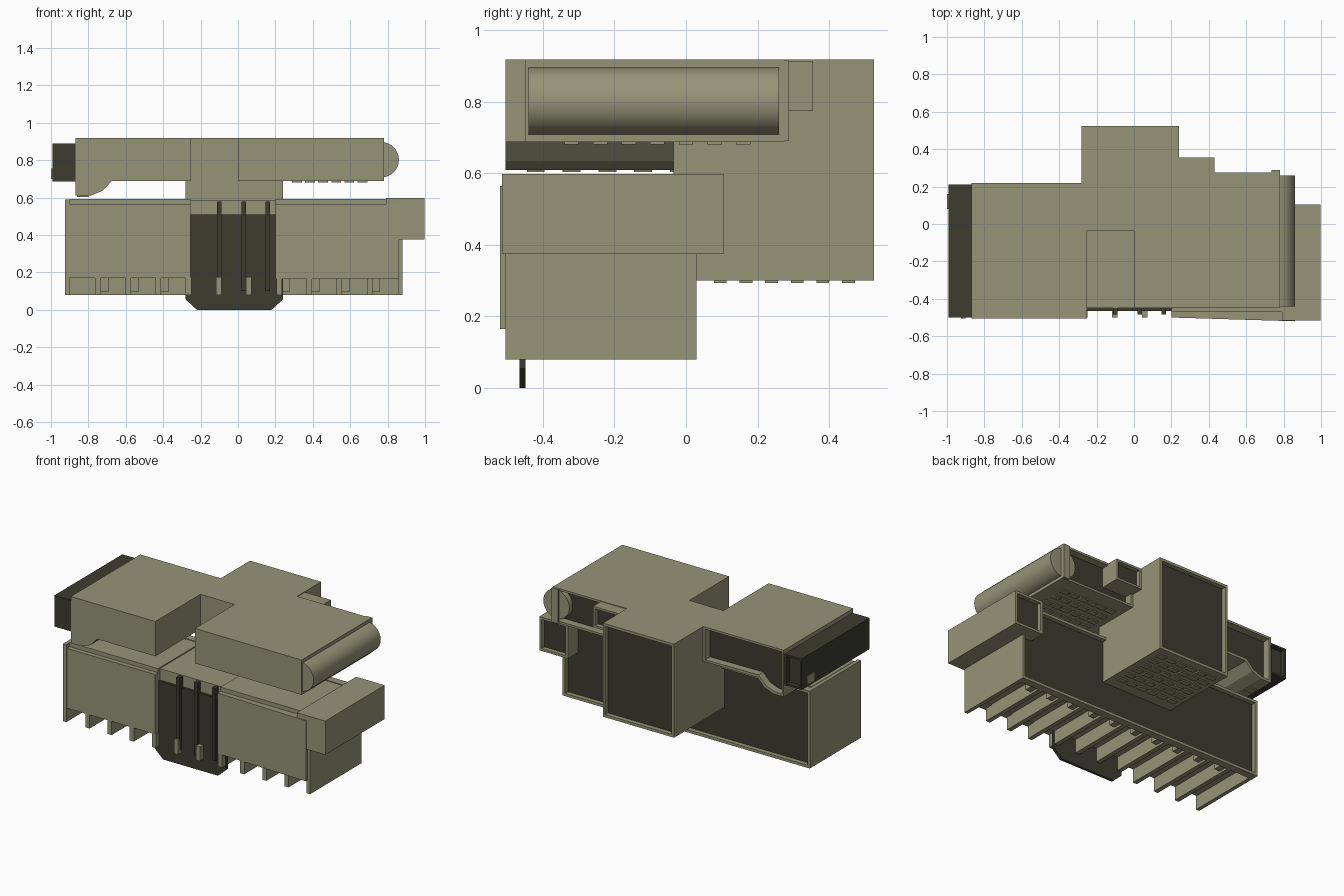
import bpy, bmesh, math
from mathutils import Vector

if "Cube" in bpy.data.objects:
    bpy.data.objects.remove(bpy.data.objects["Cube"])


def material(name, rgb):
    m = bpy.data.materials.new(name)
    m.diffuse_color = (*rgb, 1)
    m.use_nodes = True
    m.node_tree.nodes["Principled BSDF"].inputs["Base Color"].default_value = m.diffuse_color
    return m


OLIVE = material("olive", (0.30, 0.30, 0.19))
DARK = material("dark_recess", (0.045, 0.045, 0.03))


def finish(name, bm, mats):
    me = bpy.data.meshes.new(name)
    bm.to_mesh(me)
    bm.free()
    for m in mats:
        me.materials.append(m)
    ob = bpy.data.objects.new(name, me)
    bpy.context.collection.objects.link(ob)
    return ob


def prism(name, outline, y0, y1, rim=0, depth=0.03, mats=(OLIVE, DARK)):
    """Extrude an x/z outline along y; rim > 0 sinks a dark panel in the back."""
    bm = bmesh.new()
    f = bm.faces.new([bm.verts.new((x, y0, z)) for x, z in outline])
    ext = bmesh.ops.extrude_face_region(bm, geom=[f])["geom"]
    bmesh.ops.translate(bm, vec=(0, y1 - y0, 0),
                        verts=[v for v in ext if isinstance(v, bmesh.types.BMVert)])
    bmesh.ops.recalc_face_normals(bm, faces=bm.faces)
    if rim:
        back = max(bm.faces, key=lambda q: q.calc_center_median().y)
        for thick, move in ((rim, 0), (0.0, -depth)):
            if thick:
                bmesh.ops.inset_region(bm, faces=[back], thickness=thick)
            else:
                ex = bmesh.ops.extrude_discrete_faces(bm, faces=[back])["faces"]
                back = ex[0]
                bmesh.ops.translate(bm, vec=(0, move, 0), verts=list(back.verts))
        back.material_index = 1
    return finish(name, bm, mats)


def box(name, x, y, z, **kw):
    return prism(name, [(x[0], z[0]), (x[1], z[0]), (x[1], z[1]), (x[0], z[1])],
                 y[0], y[1], **kw)


def bars(name, boxes):
    """Many small boxes (centre, size) in one object."""
    bm = bmesh.new()
    for c, s in boxes:
        vs = bmesh.ops.create_cube(bm, size=1)["verts"]
        for v in vs:
            v.co = Vector(v.co[i] * s[i] + c[i] for i in range(3))
    return finish(name, bm, [OLIVE])


def grille(name, x, y, z, nx, ny):
    dx, dy = (x[1] - x[0]) / nx, (y[1] - y[0]) / ny
    bars(name, [((x[0] + dx * (i + .5), y[0] + dy * (j + .5), z),
                 (dx * .75, dy * .5, 0.014)) for i in range(nx) for j in range(ny)])


# Lower body with recessed back
box("lower_body", (-0.90, 0.86), (-0.45, -0.02), (0.17, 0.585))
box("lower_back_frame", (-0.925, 0.88), (-0.02, 0.03), (0.08, 0.59), rim=0.025)
for name, x in (("left_end_wall", (-0.925, -0.90)), ("right_end_wall", (0.855, 0.88))):
    box(name, x, (-0.505, -0.02), (0.08, 0.59))

# Hanging fins below the body, with small feet
fin_x = [-0.91 + i * 1.775 / 11 for i in range(1, 11)]
bars("bottom_fins", [((x, -0.26, 0.127), (0.03, 0.48, 0.094)) for x in fin_x])
bars("fin_brackets", [((x + 0.03, -0.06, 0.135), (0.05, 0.06, 0.08)) for x in fin_x])

# Front panels; the right one is slightly angled
box("left_front_panel", (-0.90, -0.255), (-0.50, -0.45), (0.17, 0.565))
right = box("right_front_panel", (0.20, 0.86), (-0.50, -0.45), (0.165, 0.565))
for v in right.data.vertices:
    if v.co.x > 0.5 and v.co.y < -0.48:
        v.co.y = -0.52
for name, x in (("left_top_ledge", (-0.90, -0.255)), ("right_top_ledge", (0.20, 0.79))):
    box(name, x, (-0.47, -0.03), (0.565, 0.592))

# Dark central plate with ribs
prism("centre_plate", [(-0.22, 0), (0.18, 0), (0.24, 0.055), (0.24, 0.17), (0.205, 0.17),
                       (0.205, 0.51), (-0.255, 0.51), (-0.255, 0.17), (-0.28, 0.17),
                       (-0.28, 0.055)], -0.466, -0.449, mats=(DARK,))
for i, x in enumerate((-0.10, 0.03, 0.16)):
    box("centre_rib_%d" % i, (x - 0.012, x + 0.012), (-0.485, -0.45), (0.10, 0.58),
        mats=(DARK,))

# Right side box
side = box("right_side_box", (0.79, 0.998), (-0.515, 0.105), (0.375, 0.598), rim=0.022)

# Central tower with grille underneath
box("tower", (-0.28, 0.24), (-0.035, 0.525), (0.30, 0.918), rim=0.025)
grille("tower_grille", (-0.25, 0.21), (0.06, 0.49), 0.300, 6, 6)

# Upper left wing with dropped edge
prism("upper_left_wing", [(-0.868, 0.61), (-0.79, 0.61), (-0.725, 0.635), (-0.675, 0.688),
                          (-0.28, 0.688), (-0.28, 0.918), (-0.868, 0.918)],
      -0.505, 0.22, rim=0.02, depth=0.05)
box("left_wing_lip", (-0.28, -0.25), (-0.505, -0.035), (0.688, 0.918))
bars("left_wing_slats", [((-0.83, -0.42 + i * 0.1, 0.609), (0.06, 0.05, 0.01))
                         for i in range(6)])

# Dark end cap on the left wing with a small latch
box("left_end_cap", (-0.992, -0.868), (-0.50, 0.21), (0.685, 0.89), rim=0.018,
    mats=(DARK, DARK))
box("end_cap_latch", (-1.0, -0.985), (0.08, 0.16), (0.70, 0.755))

# Upper right wing
box("upper_right_wing", (0.24, 0.78), (-0.45, 0.275), (0.688, 0.918), rim=0.02, depth=0.05)
box("right_wing_nose", (0.0, 0.24), (-0.45, -0.035), (0.688, 0.918))
box("right_wing_end_lip", (0.735, 0.78), (0.275, 0.288), (0.69, 0.916))
box("small_back_box", (0.24, 0.43), (0.225, 0.355), (0.775, 0.914), rim=0.02)
grille("right_wing_grille", (0.28, 0.70), (-0.36, 0.20), 0.688, 6, 7)

# Roller along the right edge
bpy.ops.mesh.primitive_cylinder_add(vertices=48, radius=0.095, depth=0.70,
                                    location=(0.765, -0.09, 0.802),
                                    rotation=(math.pi / 2, 0, 0))
roller = bpy.context.object
roller.name = "right_edge_roller"
roller.data.materials.append(OLIVE)
bpy.ops.object.shade_smooth_by_angle()
